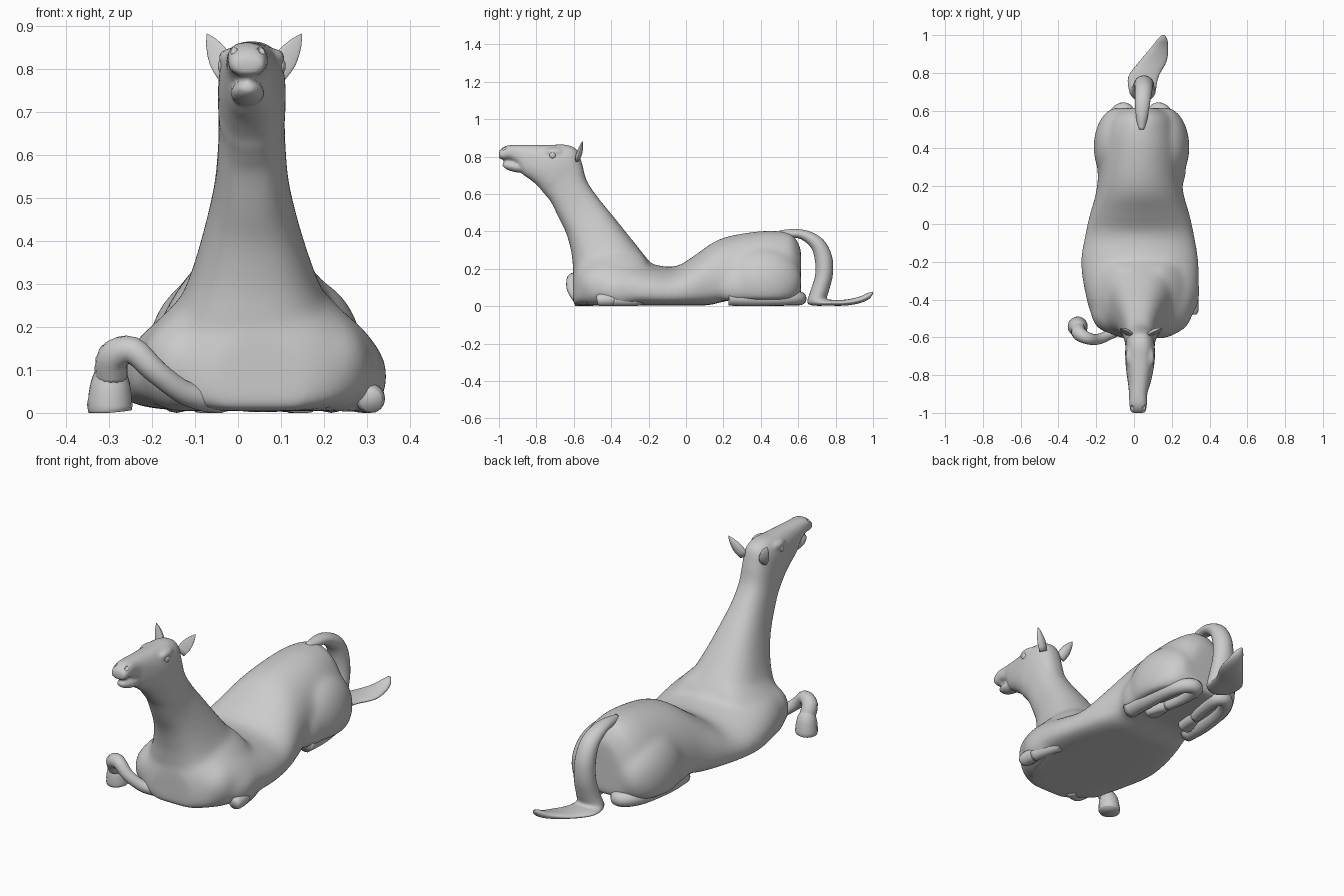
import bpy, bmesh, math
from mathutils import Vector, Matrix

if "Cube" in bpy.data.objects:
    bpy.data.objects.remove(bpy.data.objects["Cube"])


def sgn_pow(v, p):
    return math.copysign(abs(v) ** p, v)


def belly(y):
    """Underside height: the rear is lifted by the folded legs."""
    return .004 + .03 * max(0, min(1, (y - .12) / .12))


def make_obj(name, bm):
    bmesh.ops.recalc_face_normals(bm, faces=bm.faces)
    me = bpy.data.meshes.new(name)
    bm.to_mesh(me)
    bm.free()
    for p in me.polygons:
        p.use_smooth = True
    ob = bpy.data.objects.new(name, me)
    bpy.context.collection.objects.link(ob)
    return ob


def skin(bm, rings):
    """Bridge equal-sized point rings and cap the ends."""
    rows = [[bm.verts.new(p) for p in r] for r in rings]
    n = len(rows[0])
    for a, b in zip(rows, rows[1:]):
        for i in range(n):
            bm.faces.new((a[i], a[(i + 1) % n], b[(i + 1) % n], b[i]))
    bm.faces.new(rows[0][::-1])
    bm.faces.new(rows[-1])


def spline(rows, steps=4):
    """Catmull-Rom interpolation through rows of numbers."""
    out = []
    for i in range(len(rows) - 1):
        p = [rows[max(0, min(len(rows) - 1, i + k))] for k in (-1, 0, 1, 2)]
        for s in range(steps):
            t = s / steps
            out.append([b + 0.5 * t * (c - a + t * (2 * a - 5 * b + 4 * c - d + t * (3 * (b - c) + d - a)))
                        for a, b, c, d in zip(*p)])
    return out + [list(rows[-1])]


def pair_loft(bm, rows, n=32, power=1.0):
    """Rows: centre x, half width, back y, back z, front y, front z."""
    rings = []
    for cx, hw, y1, z1, y2, z2 in spline(rows):
        ring = []
        for i in range(n):
            a = 2 * math.pi * i / n
            c, s = sgn_pow(math.cos(a), power), sgn_pow(math.sin(a), power)
            ring.append((cx + hw * c, (y1 + y2) / 2 + s * (y1 - y2) / 2, (z1 + z2) / 2 + s * (z1 - z2) / 2))
        rings.append(ring)
    skin(bm, rings)


def tube(name, rows, n=16):
    """Limb object from rows of x, y, z, radius."""
    bm = bmesh.new()
    pts = spline(rows)
    rings = []
    for i, (x, y, z, r) in enumerate(pts):
        t = Vector(pts[min(i + 1, len(pts) - 1)][:3]) - Vector(pts[max(i - 1, 0)][:3])
        q = t.to_track_quat('Z', 'Y')
        rings.append([Vector((x, y, z)) + q @ Vector((r * math.cos(a), r * math.sin(a), 0))
                      for a in (2 * math.pi * k / n for k in range(n))])
    for ring in rings:
        for p in ring:
            p.z = max(p.z, 0)
    skin(bm, rings)
    make_obj(name, bm)


def ball(bm, loc, size, rot=(0, 0, 0)):
    m = Matrix.Translation(loc)
    for ang, ax in zip(rot, 'XYZ'):
        m = m @ Matrix.Rotation(ang, 4, ax)
    r = bmesh.ops.create_uvsphere(bm, u_segments=24, v_segments=16, radius=1,
                                  matrix=m @ Matrix.Diagonal((*size, 1)))
    for v in r['verts']:
        v.co.z = max(v.co.z, belly(v.co.y))


# Trunk: rounded sections with a flat belly (y, centre x, half width, top z)
bm = bmesh.new()
trunk = [(-0.605, .05, .11, .19), (-0.57, .05, .19, .25), (-0.48, .045, .265, .29), (-0.36, .04, .30, .28),
         (-0.2, .03, .312, .23), (-0.06, .03, .29, .212), (.05, .03, .265, .275), (.15, .03, .235, .345),
         (.25, .03, .22, .38), (.4, .035, .21, .402), (.5, .035, .195, .402), (.57, .04, .165, .385),
         (.615, .04, .11, .31)]
rings = []
for y, cx, hw, top in spline(trunk):
    zc, ring = 0.33 * top, []
    for i in range(48):
        a = 2 * math.pi * i / 48
        c, s = math.cos(a), math.sin(a)
        if s >= 0:
            ring.append((cx + hw * c, y, zc + (top - zc) * s))
        else:
            ring.append((cx + hw * sgn_pow(c, .5), y, zc + (zc - belly(y)) * sgn_pow(s, .6)))
    rings.append(ring)
skin(bm, rings)

# Neck and head in one sweep
pair_loft(bm, [(.035, .24, -.12, .15, -.50, .04), (.035, .20, -.18, .22, -.595, .18),
               (.035, .15, -.275, .34, -.612, .28), (.033, .112, -.38, .47, -.638, .38),
               (.032, .088, -.47, .58, -.675, .46), (.032, .079, -.53, .67, -.718, .55),
               (.032, .077, -.555, .76, -.748, .59), (.032, .079, -.582, .835, -.77, .615),
               (.032, .078, -.64, .863, -.79, .64), (.03, .071, -.72, .863, -.83, .675),
               (.027, .058, -.82, .863, -.875, .707), (.022, .049, -.895, .863, -.90, .755),
               (.022, .047, -.95, .860, -.94, .783), (.022, .044, -.98, .848, -.976, .783),
               (.022, .036, -1.0, .828, -1.0, .79)], power=.82)
# Lower lip, cheeks and brows
ball(bm, (.022, -.912, .744), (.040, .074, .027), (-.2, 0, 0))
for s in (-1, 1):
    ball(bm, (.032 + s * .036, -.70, .70), (.042, .085, .095))
    ball(bm, (.032 + s * .056, -.705, .825), (.021, .05, .022))
# Haunches, stifles, buttocks and sloping shoulder blades
for s in (-1, 1):
    cx = .04
    ball(bm, (cx + s * .135, .42, .14), (.118, .20, .175), (0, -s * .15, s * .06))
    ball(bm, (cx + s * .165, .28, .10), (.07, .11, .11))
    ball(bm, (cx + s * .085, .525, .16), (.09, .09, .15))
    ball(bm, (cx + s * .145, -.375, .185), (.08, .18, .20), (0, -s * .75, 0))
    ball(bm, (cx + s * .16, -.46, .11), (.11, .12, .12))
ball(bm, (.28, -.36, .085), (.068, .13, .09))
body = make_obj("body", bm)
m = body.modifiers.new("merge", 'REMESH')
m.mode, m.voxel_size, m.use_smooth_shade = 'VOXEL', .0085, True

# Bake the merge, then soften the torso more strongly than the head
dg = bpy.context.evaluated_depsgraph_get()
merged = bpy.data.meshes.new_from_object(body.evaluated_get(dg))
body.modifiers.clear()
body.data = merged
group = body.vertex_groups.new(name="torso")
for v in merged.vertices:
    group.add([v.index], max(0.0, min(1.0, (.5 - v.co.z) / .1)), 'REPLACE')
m = body.modifiers.new("soften_torso", 'SMOOTH')
m.factor, m.iterations, m.vertex_group = .5, 60, "torso"
m = body.modifiers.new("soften", 'SMOOTH')
m.factor, m.iterations = .5, 4

# Nostril cutter
bm = bmesh.new()
for s in (-1, 1):
    ball(bm, (.022 + s * .034, -.972, .845), (.010, .014, .009), (.5, 0, 0))
cut = make_obj("nostril_cutter", bm)
cut.hide_render = True
cut.hide_set(True)
m = body.modifiers.new("nostrils", 'BOOLEAN')
m.operation, m.object = 'DIFFERENCE', cut

# Eyes and cupped, leaf-shaped ears
for s, side in ((-1, "left"), (1, "right")):
    bm = bmesh.new()
    ball(bm, (.032 + s * .067, -.713, .807), (.012, .018, .019))
    make_obj("eye_" + side, bm)
    bm = bmesh.new()
    base, tip = Vector((.032 + s * .055, -.59, .785)), Vector((.038 + s * .110, -.553, .882))
    axis = tip - base
    across = Vector((s * .85, .1, -.5)).normalized()
    deep = axis.cross(across).normalized()
    if deep.y > 0:
        deep = -deep
    rings = []
    for t, w in ((0, .024), (.2, .027), (.4, .027), (.6, .022), (.8, .014), (.93, .006), (1, .001)):
        ring = []
        for k in range(20):
            a = 2 * math.pi * k / 20
            dip = math.sin(a) * (.8 if math.sin(a) < 0 else .15)
            ring.append(base + axis * t + across * w * math.cos(a) + deep * w * dip)
        rings.append(ring)
    skin(bm, rings)
    make_obj("ear_" + side, bm)

# Tail: arches over, drops, then lies on the ground as a flat tuft
bm = bmesh.new()
pair_loft(bm, [(.04, .020, .50, .405, .50, .35), (.042, .032, .58, .413, .57, .365),
               (.045, .040, .66, .40, .62, .355), (.05, .046, .735, .355, .67, .31),
               (.052, .050, .78, .27, .69, .24), (.052, .054, .785, .17, .69, .16),
               (.05, .060, .765, .085, .665, .08), (.045, .070, .755, .042, .655, .010),
               (.05, .08, .79, .034, .77, .003), (.10, .072, .86, .036, .86, .004),
               (.135, .046, .93, .052, .935, .018), (.15, .026, .975, .072, .98, .040),
               (.153, .008, 1.0, .078, 1.0, .066)], n=24)
make_obj("tail", bm)

# Left foreleg: arches out of the chest onto its hoof
tube("foreleg_left", [(-.04, -.53, .03, .036), (-.12, -.58, .045, .028), (-.19, -.61, .095, .028),
                      (-.245, -.605, .145, .032), (-.29, -.58, .13, .038), (-.295, -.555, .085, .038)])
tube("fore_hoof_left", [(-.295, -.56, .10, .034), (-.297, -.548, .07, .046), (-.298, -.543, .02, .053),
                        (-.297, -.542, .002, .050)])

# Right foreleg: folded beneath the shoulder, hoof pointing forward
tube("foreleg_right", [(.20, -.53, .045, .035), (.25, -.42, .045, .042), (.28, -.30, .04, .036),
                       (.27, -.25, .035, .032), (.29, -.31, .03, .03), (.305, -.39, .032, .032)])
tube("fore_hoof_right", [(.302, -.37, .035, .026), (.306, -.40, .035, .034), (.308, -.455, .033, .034),
                         (.308, -.475, .03, .026)])

# Hind legs: folded flat, hocks showing behind the rump
for s, side in ((-1, "left"), (1, "right")):
    X = lambda d: .037 + s * d
    tube("hind_leg_" + side, [(X(.18), .23, .045, .042), (X(.18), .36, .04, .04), (X(.16), .52, .04, .036),
                              (X(.115), .60, .042, .036), (X(.07), .595, .04, .036), (X(.07), .50, .032, .03),
                              (X(.09), .40, .028, .027)])
    tube("hind_hoof_" + side, [(X(.088), .41, .028, .026), (X(.095), .37, .03, .034), (X(.108), .31, .03, .04),
                               (X(.11), .295, .03, .034)])
